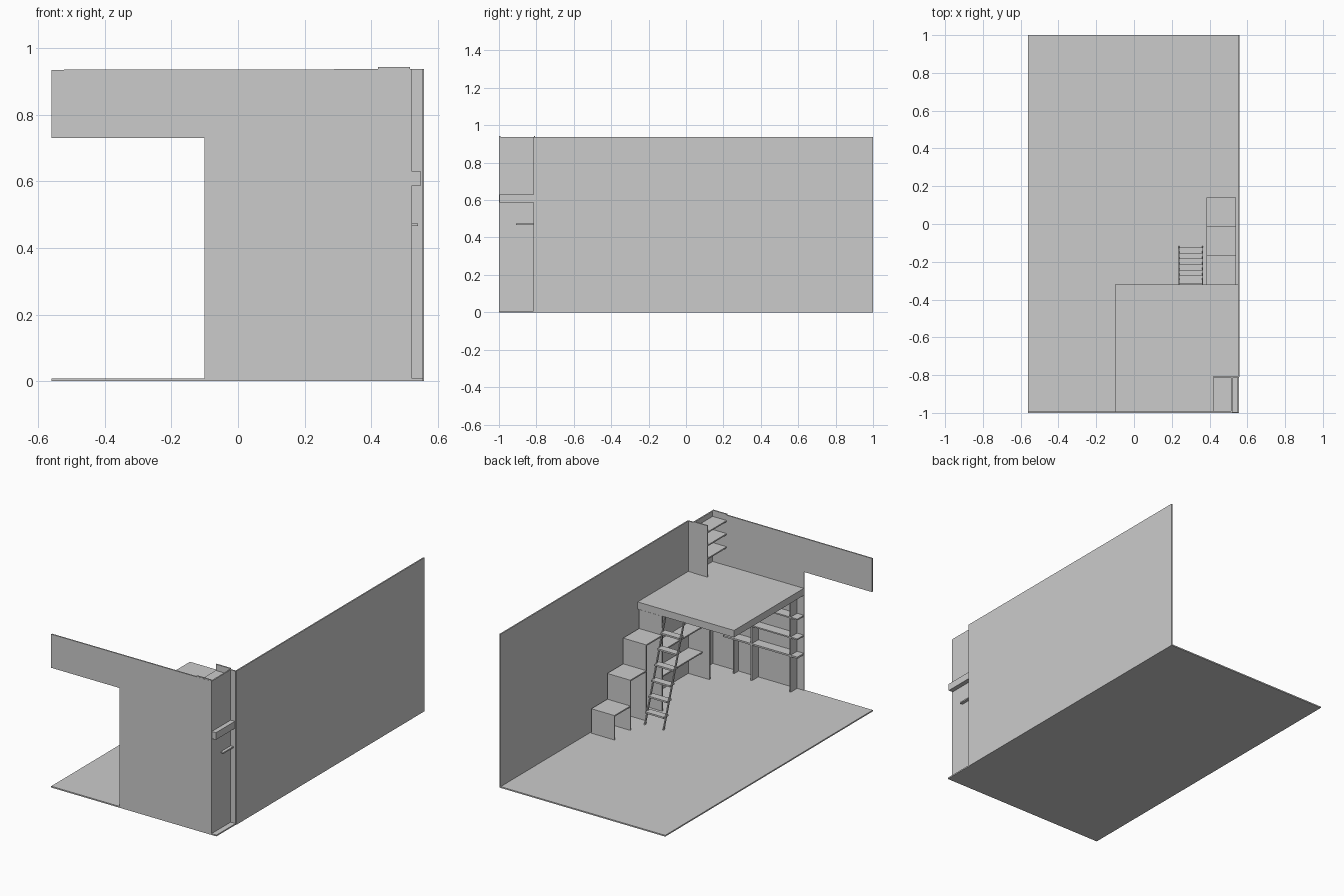
import bpy
import bmesh
from mathutils import Vector

old = bpy.data.objects.get("Cube")
if old:
    bpy.data.objects.remove(old, do_unlink=True)

grey = bpy.data.materials.new("plain_grey")
grey.use_nodes = True
colour = (0.6, 0.6, 0.6, 1)
grey.diffuse_color = colour
grey.node_tree.nodes["Principled BSDF"].inputs["Base Color"].default_value = colour


def finish(name, bm):
    bmesh.ops.recalc_face_normals(bm, faces=bm.faces)
    mesh = bpy.data.meshes.new(name)
    bm.to_mesh(mesh)
    bm.free()
    mesh.materials.append(grey)
    obj = bpy.data.objects.new(name, mesh)
    bpy.context.collection.objects.link(obj)
    return obj


def box(name, xs, ys, zs):
    """Box given by its extent along each axis."""
    bm = bmesh.new()
    bmesh.ops.create_cube(bm, size=1)
    for v in bm.verts:
        v.co = Vector([(r[0] + r[1]) / 2 + c * (r[1] - r[0])
                       for c, r in zip(v.co, (xs, ys, zs))])
    return finish(name, bm)


def prism(name, outline, axis, low, high):
    """Flat outline extruded along x or y."""
    bm = bmesh.new()
    place = (lambda p: (low, p[0], p[1])) if axis == "x" else (lambda p: (p[0], low, p[1]))
    face = bm.faces.new([bm.verts.new(place(p)) for p in outline])
    out = bmesh.ops.extrude_face_region(bm, geom=[face])
    shift = Vector((high - low, 0, 0)) if axis == "x" else Vector((0, high - low, 0))
    bmesh.ops.translate(bm, vec=shift,
                        verts=[g for g in out["geom"] if isinstance(g, bmesh.types.BMVert)])
    return finish(name, bm)


T = 0.008           # board thickness
WALL_TOP = 0.937
DECK = (0.587, 0.63)
DECK_EDGE = -0.32

# Room shell
box("floor", (-0.56, 0.555), (-1, 1), (0, 0.008))
box("side_wall", (0.55, 0.558), (-0.81, 1), (0, WALL_TOP))
prism("front_wall", [(-0.1, 0), (0.52, 0), (0.52, WALL_TOP), (-0.56, 0.935),
                     (-0.56, 0.73), (-0.1, 0.73)], "y", -1, -0.992)
box("alcove_side", (0.514, 0.522), (-1, -0.81), (0, WALL_TOP))
box("alcove_back", (0.52, 0.555), (-0.816, -0.808), (0, WALL_TOP))

# Sleeping platform
box("platform", (-0.1, 0.55), (-0.998, DECK_EDGE), DECK)

# Bookcase above the platform
box("bookcase_panel", (0.42, 0.516), (-0.814, -0.806), (DECK[1], 0.943))
box("bookcase_back_strip", (0.42, 0.516), (-0.999, -0.991), (DECK[1], 0.943))
for i in range(3):
    z = 0.745 + i * 0.08
    box(f"bookcase_shelf_{i + 1}", (0.42, 0.516), (-0.992, -0.812), (z - T, z))

# Open box stairs: each riser reaches the floor
STEP = 0.153
for i in range(4):
    y = 0.14 - i * STEP
    top = 0.157 * (i + 1) if i < 3 else DECK[0]
    box(f"stair_riser_{i + 1}", (0.385, 0.54), (y - T, y), (0, top))
    if i < 3:
        box(f"stair_tread_{i + 1}", (0.385, 0.54), (y - STEP, y), (top - T, top))

# Wardrobe end panel and shelves under the platform
box("wardrobe_end", (0.407, 0.55), (-0.816, -0.808), (0, DECK[0]))
for i in range(2):
    z = 0.165 + i * 0.155
    box(f"wardrobe_shelf_{i + 1}", (0.455, 0.548), (-0.81, DECK_EDGE), (z - T, z))
box("corner_shelf", (0.42, 0.54), (-0.91, -0.81), (0.466, 0.474))

# Wall shelving below the platform
for i, x in enumerate((-0.055, 0.207)):
    box(f"shelf_upright_{i + 1}", (x, x + T), (-0.994, -0.93), (0, DECK[0]))
box("shelf_upright_3", (0.34, 0.348), (-0.994, -0.95), (0, 0.23))
box("long_shelf", (-0.1, 0.4), (-0.994, -0.93), (0.224, 0.234))
for i, z in enumerate((0.345, 0.466)):
    box(f"short_shelf_{i + 1}", (-0.1, 0.215), (-0.994, -0.93), (z - T, z))

# Ladder
foot_y, top_y, top_z = -0.115, -0.32, 0.59
for side, x in (("left", 0.36), ("right", 0.235)):
    prism(f"ladder_rail_{side}", [(foot_y, 0), (top_y + 0.006, top_z),
                                  (top_y - 0.006, top_z), (foot_y - 0.012, 0)],
          "x", x, x + 0.006)
for i in range(6):
    z = 0.085 + i * 0.085
    y = foot_y + (top_y - foot_y) * z / top_z
    box(f"ladder_tread_{i + 1}", (0.238, 0.364), (y - 0.025, y + 0.02), (z - 0.01, z))
